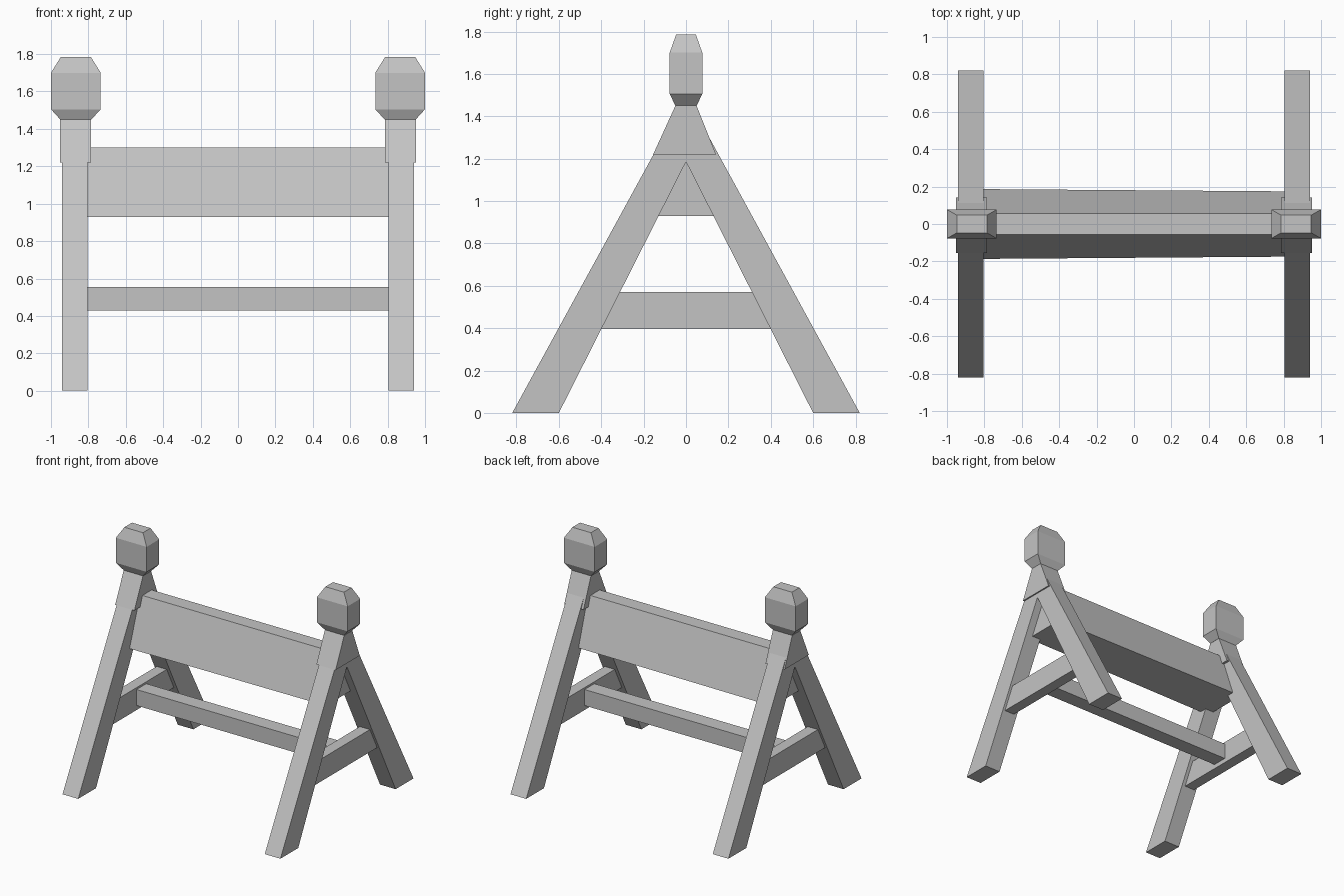
import bpy
import bmesh

cube = bpy.data.objects.get("Cube")
if cube:
    bpy.data.objects.remove(cube, do_unlink=True)

# Single painted-grey material
grey = bpy.data.materials.new("plain_grey")
grey.use_nodes = True
grey.diffuse_color = (0.55, 0.55, 0.55, 1)
grey.node_tree.nodes["Principled BSDF"].inputs["Base Color"].default_value = (0.55, 0.55, 0.55, 1)


def loft(name, rings):
    """Join matching rings of points into a closed flat-sided solid."""
    bm = bmesh.new()
    loops = [[bm.verts.new(p) for p in ring] for ring in rings]
    for a, b in zip(loops, loops[1:]):
        for i in range(len(a)):
            j = (i + 1) % len(a)
            bm.faces.new((a[i], a[j], b[j], b[i]))
    bm.faces.new(loops[0])
    bm.faces.new(loops[-1])
    bmesh.ops.recalc_face_normals(bm, faces=bm.faces)
    mesh = bpy.data.meshes.new(name)
    bm.to_mesh(mesh)
    bm.free()
    mesh.materials.append(grey)
    obj = bpy.data.objects.new(name, mesh)
    bpy.context.collection.objects.link(obj)
    return obj


def prism(name, profile, x0, x1):
    """Extrude a (y, z) profile along x."""
    return loft(name, [[(x, y, z) for y, z in profile] for x in (x0, x1)])


def stack(name, cx, levels):
    """Stack rectangles given as (half width, front y, back y, z)."""
    return loft(name, [[(cx - w, f, z), (cx + w, f, z), (cx + w, b, z), (cx - w, b, z)]
                       for w, f, b, z in levels])


def trapezoid(bottom, top, z0, z1):
    return [(-bottom, z0), (bottom, z0), (top, z1), (-top, z1)]


legs = [(-0.82, 0), (-0.6, 0), (0, 1.185), (0.6, 0), (0.82, 0), (0.055, 1.4), (-0.055, 1.4)]

for side, s in (("right", -1), ("left", 1)):
    # Splayed pair of legs and the brace between them
    prism(side + "_legs", legs, s * 0.805, s * 0.94)
    prism(side + "_brace", trapezoid(0.42, 0.33, 0.395, 0.57), s * 0.833, s * 0.92)

    # Tapered collar where the legs meet
    stack(side + "_collar", s * 0.868,
          [(0.083, -0.155, 0.142, 1.22), (0.083, -0.05, 0.05, 1.45)])

    # Bevelled lamp-shaped block on top
    stack(side + "_finial", s * 0.867,
          [(0.083, -0.05, 0.05, 1.45), (0.133, -0.077, 0.077, 1.505),
           (0.133, -0.077, 0.077, 1.70), (0.08, -0.047, 0.047, 1.785)])

# Wedge-shaped main board, very slightly narrower at its left end
loft("main_board", [[(x, y, z) for y, z in trapezoid(w, 0.057, 0.93, 1.30)]
                    for x, w in ((-0.88, 0.187), (0.88, 0.174))])

# Lower rail joining the two braces
prism("lower_rail", trapezoid(0.06, 0.06, 0.43, 0.555), -0.835, 0.835)
